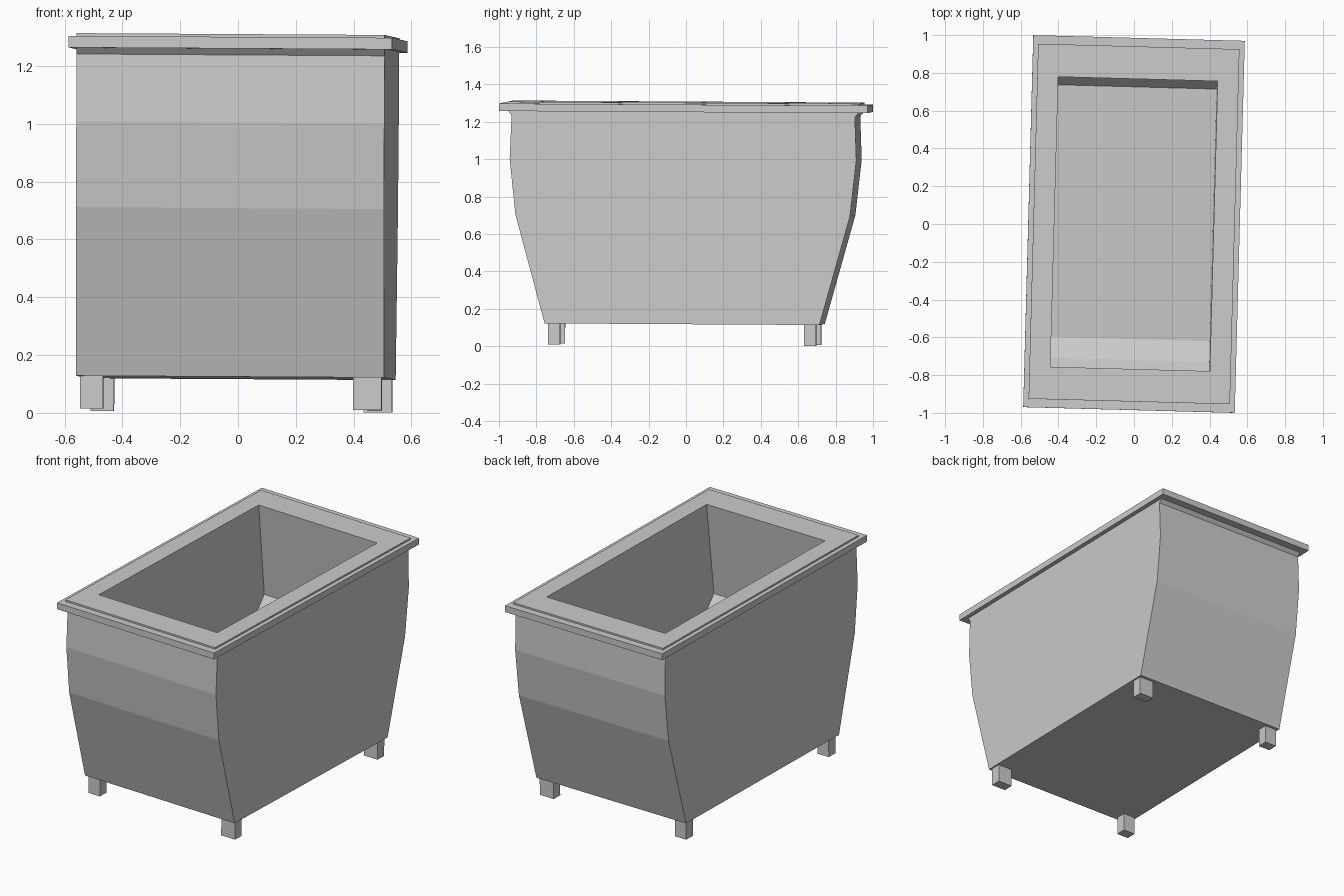
import bpy, bmesh, math
from mathutils import Matrix, Euler

if "Cube" in bpy.data.objects:
    bpy.data.objects.remove(bpy.data.objects["Cube"])

# The whole tub leans very slightly and is turned a little about z
POSE = (Matrix.Translation((0, 0, 1.278))
        @ Euler((-0.006, 0.006, math.radians(-1.55))).to_matrix().to_4x4()
        @ Matrix.Translation((0, 0, -1.27)))


def prism(name, profile, x0, x1):
    """Extrude a closed (y, z) profile from x0 to x1."""
    bm = bmesh.new()
    face = bm.faces.new([bm.verts.new((x0, y, z)) for y, z in profile])
    ext = bmesh.ops.extrude_face_region(bm, geom=[face])
    moved = [v for v in ext["geom"] if isinstance(v, bmesh.types.BMVert)]
    bmesh.ops.translate(bm, verts=moved, vec=(x1 - x0, 0, 0))
    bmesh.ops.recalc_face_normals(bm, faces=bm.faces)
    mesh = bpy.data.meshes.new(name)
    bm.to_mesh(mesh)
    bm.free()
    obj = bpy.data.objects.new(name, mesh)
    obj.matrix_world = POSE
    bpy.context.collection.objects.link(obj)
    return obj


def box(name, x0, x1, y0, y1, z0, z1):
    return prism(name, [(y0, z0), (y1, z0), (y1, z1), (y0, z1)], x0, x1)


# Tub body with bowed ends, mirrored front to back
half = [(0.735, 0.113), (0.895, 0.695), (0.927, 0.993),
        (0.918, 1.225), (0.94, 1.25), (0.94, 1.297)]
body = prism("tub_body", half + [(-y, z) for y, z in reversed(half)],
             -0.533, 0.533)

# Flat rim that overhangs the body
rim = box("rim", -0.56, 0.56, -0.985, 0.985, 1.247, 1.287)

# Hollow interior with sloped ends
cavity = prism("cavity_cutter", [
    (0.757, 1.40), (0.83, 0.71), (0.73, 0.59),
    (-0.605, 0.53), (-0.715, 0.58), (-0.83, 0.71), (-0.757, 1.40)],
    -0.422, 0.422)
cavity.hide_render = True
cavity.display_type = 'WIRE'
for part in (body, rim):
    mod = part.modifiers.new("hollow", 'BOOLEAN')
    mod.operation = 'DIFFERENCE'
    mod.solver = 'EXACT'
    mod.object = cavity

# Four short block feet
for end, y0, y1 in (("front", -0.717, -0.653), ("back", 0.653, 0.717)):
    for side, x0, x1 in (("left", -0.52, -0.44), ("right", 0.425, 0.523)):
        box(f"{end}_{side}_foot", x0, x1, y0, y1, 0.0, 0.14)
